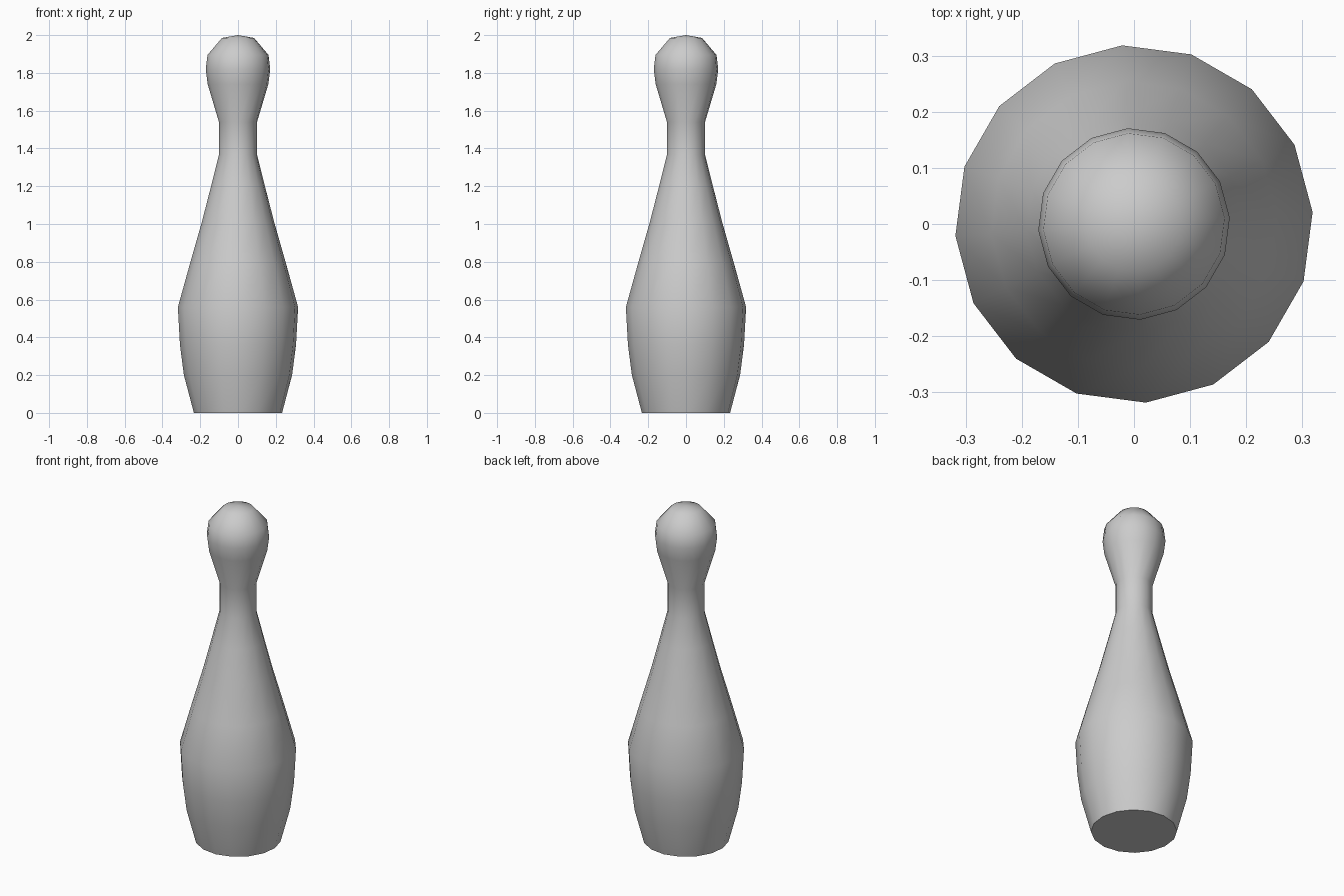
import bpy, bmesh, math

if "Cube" in bpy.data.objects:
    bpy.data.objects.remove(bpy.data.objects["Cube"])

SIDES = 16
TURN = math.radians(3.8)

# Pin outline: (radius, height) from the base up to the crown
profile = [(0.234, 0.0), (0.287, 0.2), (0.308, 0.36), (0.319, 0.56),
           (0.255, 0.79), (0.192, 1.01), (0.143, 1.2), (0.101, 1.367),
           (0.101, 1.54), (0.161, 1.74), (0.171, 1.82), (0.162, 1.895),
           (0.085, 1.985)]

bm = bmesh.new()
rings = []
for r, z in profile:
    rings.append([bm.verts.new((r * math.cos(TURN + math.tau * i / SIDES),
                                r * math.sin(TURN + math.tau * i / SIDES), z))
                  for i in range(SIDES)])

# Body walls
for low, high in zip(rings, rings[1:]):
    for i in range(SIDES):
        j = (i + 1) % SIDES
        bm.faces.new((low[i], low[j], high[j], high[i]))

# Flat base and pointed fan at the crown
bm.faces.new(rings[0][::-1])
crown = bm.verts.new((0, 0, 2.0))
for i in range(SIDES):
    bm.faces.new((rings[-1][i], rings[-1][(i + 1) % SIDES], crown))

mesh = bpy.data.meshes.new("bowling_pin")
bm.to_mesh(mesh)
bm.free()
pin = bpy.data.objects.new("bowling_pin", mesh)
bpy.context.collection.objects.link(pin)

# Smooth body, crisp base edge
bpy.context.view_layer.objects.active = pin
pin.select_set(True)
bpy.ops.object.shade_smooth_by_angle(angle=math.radians(50))
